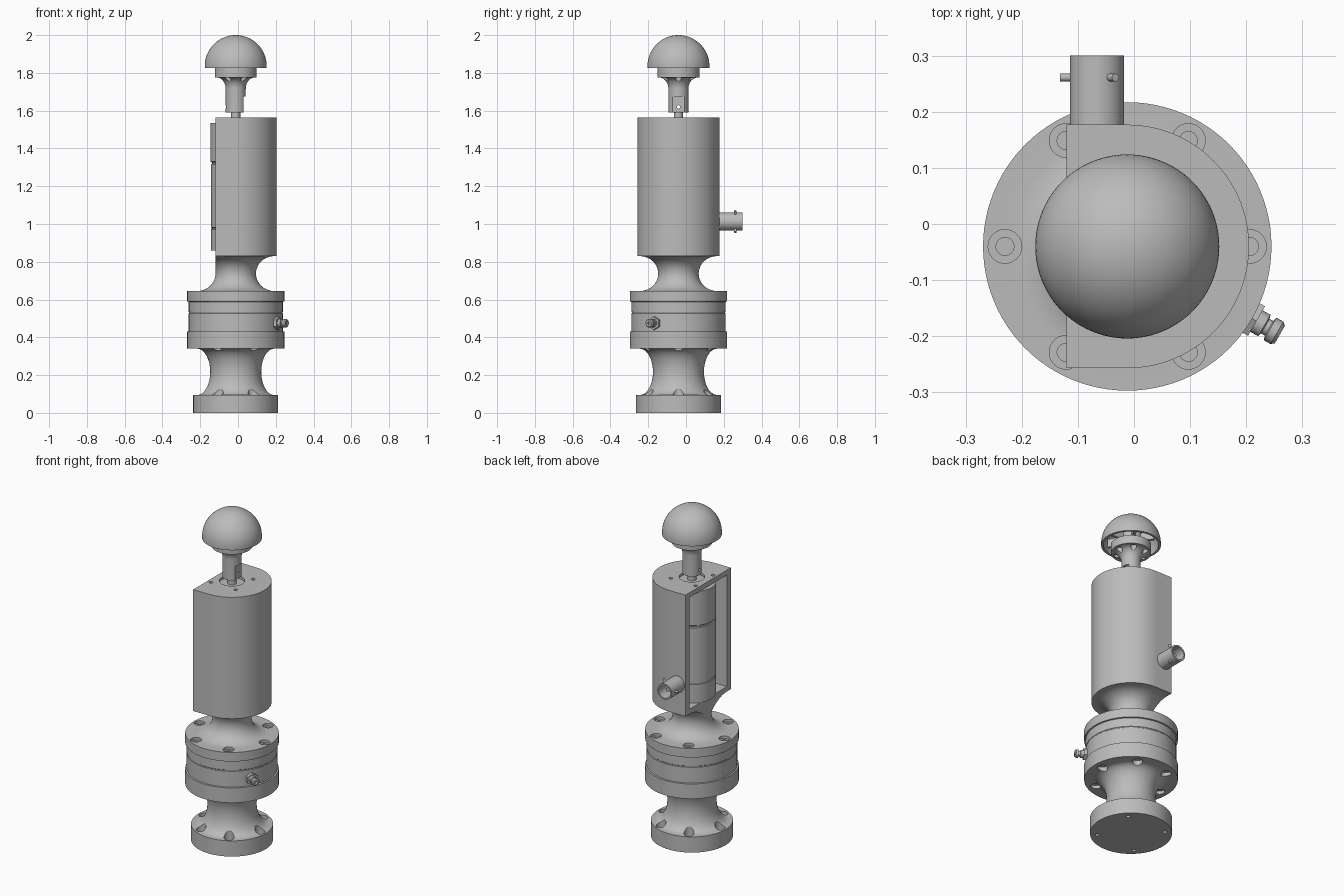
import bpy, bmesh, math
from math import sin, cos, pi, radians
from mathutils import Matrix, Vector

cube = bpy.data.objects.get("Cube")
if cube:
    bpy.data.objects.remove(cube, do_unlink=True)

AXIS = Vector((-0.012, -0.04, 0))

metal = bpy.data.materials.new("grey_metal")
metal.use_nodes = True
GREY = (0.5, 0.5, 0.5, 1)
metal.diffuse_color = GREY
metal.node_tree.nodes["Principled BSDF"].inputs["Base Color"].default_value = GREY


def add_lathe(bm, profile, matrix, segs):
    """Closed solid of revolution; profile runs from bottom axis point to top axis point."""
    rings = []
    for r, z in profile:
        if r < 1e-6:
            rings.append([bm.verts.new(matrix @ Vector((0, 0, z)))])
        else:
            rings.append([bm.verts.new(matrix @ Vector((r * cos(2 * pi * i / segs),
                          r * sin(2 * pi * i / segs), z))) for i in range(segs)])
    for a, b in zip(rings, rings[1:]):
        for i in range(segs):
            j = (i + 1) % segs
            loop = [a[i % len(a)], a[j % len(a)], b[j % len(b)], b[i % len(b)]]
            bm.faces.new(list(dict.fromkeys(loop)))


def finish(name, bm):
    bmesh.ops.recalc_face_normals(bm, faces=bm.faces)
    mesh = bpy.data.meshes.new(name)
    bm.to_mesh(mesh)
    bm.free()
    mesh.materials.append(metal)
    obj = bpy.data.objects.new(name, mesh)
    bpy.context.collection.objects.link(obj)
    return obj


def lathes(name, profile, matrices=None, segs=96):
    bm = bmesh.new()
    pts = [(0, profile[0][1])] + profile + [(0, profile[-1][1])]
    pts = [p for i, p in enumerate(pts) if i == 0 or p != pts[i - 1]]
    for m in matrices or [Matrix.Translation(AXIS)]:
        add_lathe(bm, pts, m, segs)
    return finish(name, bm)


def ring_spots(radius, count, start=0):
    """Matrices for copies evenly spaced around the main axis."""
    return [Matrix.Translation(AXIS) @ Matrix.Rotation(radians(start) + 2 * pi * i / count, 4, 'Z')
            @ Matrix.Translation((radius, 0, 0)) for i in range(count)]


def box(name, x, y, z, matrices=None):
    bm = bmesh.new()
    for m in matrices or [Matrix.Translation(AXIS)]:
        size = Matrix.Diagonal((x[1] - x[0], y[1] - y[0], z[1] - z[0], 1))
        mid = Matrix.Translation((sum(x) / 2, sum(y) / 2, sum(z) / 2))
        bmesh.ops.create_cube(bm, size=1, matrix=m @ mid @ size)
    return finish(name, bm)


def d_prism(name, radius, flat, z0, z1):
    """Half round on +x, square extension to a flat on -x."""
    n = 64
    outline = [(radius * cos(a), radius * sin(a)) for a in (-pi / 2 + pi * i / n for i in range(n + 1))]
    outline += [(flat, radius), (flat, -radius)]
    bm = bmesh.new()
    low = [bm.verts.new(AXIS + Vector((x, y, z0))) for x, y in outline]
    base = bm.faces.new(low)
    top = bmesh.ops.extrude_face_region(bm, geom=[base])["geom"]
    bmesh.ops.translate(bm, vec=(0, 0, z1 - z0), verts=[v for v in top if isinstance(v, bmesh.types.BMVert)])
    return finish(name, bm)


def cut(obj, *cutters):
    for cutter in cutters:
        mod = obj.modifiers.new("cut", 'BOOLEAN')
        mod.operation = 'DIFFERENCE'
        mod.solver = 'EXACT'
        mod.object = cutter
        bpy.context.view_layer.objects.active = obj
        bpy.ops.object.modifier_apply(modifier=mod.name)
        bpy.data.objects.remove(cutter, do_unlink=True)


def concave(mid_z, half, waist, end, n=20):
    """Waisted neck profile, from bottom to top."""
    return [(end - (end - waist) * cos(a), mid_z + half * sin(a))
            for a in (-pi / 2 + pi * i / n for i in range(n + 1))]


# Base flange, neck and round housing turned as one piece
housing = lathes("flanged_housing",
    [(0.225, 0), (0.225, 0.095)] + concave(0.2175, 0.1225, 0.135, 0.205)
    + [(0.257, 0.34), (0.257, 0.43), (0.249, 0.432), (0.249, 0.527), (0.247, 0.529),
       (0.247, 0.533), (0.249, 0.535), (0.249, 0.588), (0.257, 0.59), (0.257, 0.645)]
    + concave(0.7375, 0.0925, 0.107, 0.205))
cut(housing,
    lathes("base_counterbores", [(0.028, 0.07), (0.028, 0.15)], ring_spots(0.187, 6), 32),
    lathes("lower_counterbores", [(0.028, 0.28), (0.028, 0.36)], ring_spots(0.205, 6), 32),
    lathes("upper_counterbores", [(0.016, 0.61), (0.016, 0.63), (0.03, 0.63), (0.03, 0.70)],
           ring_spots(0.218, 6), 32),
    lathes("base_pin_holes", [(0.011, -0.02), (0.011, 0.03)], ring_spots(0.186, 4, 45), 16),
    box("neck_flat", (-0.3, -0.108), (-0.3, 0.3), (0.75, 0.9)))

# Main body with an open window on its flat side
body = d_prism("main_body", 0.217, -0.108, 0.83, 1.565)
cut(body,
    d_prism("cavity", 0.18, -0.2, 0.86, 1.535),
    lathes("top_screw_holes", [(0.011, 1.54), (0.011, 1.6)], ring_spots(0.118, 4, 45), 16),
    lathes("stem_recess", [(0.07, 1.55), (0.07, 1.6)], None, 48))

# Sectioned cylinder inside the window
lathes("inner_cylinder",
    [(0.131, 0.86), (0.131, 0.972), (0.127, 0.974), (0.127, 0.98), (0.131, 0.982), (0.131, 1.315),
     (0.126, 1.318), (0.126, 1.325), (0.133, 1.33), (0.133, 1.535)])

# Stem and flared column with a flat on one side
lathes("stem", [(0.024, 1.54), (0.024, 1.6)], None, 32)
flare = [(0.1 - 0.047 * cos(a), 1.715 + 0.06 * sin(a)) for a in (pi / 2 * i / 10 for i in range(11))]
column = lathes("flared_column", [(0.053, 1.59)] + flare + [(0.111, 1.775), (0.111, 1.825)], None, 64)
cut(column,
    lathes("flare_holes", [(0.016, 1.70), (0.016, 1.79)], ring_spots(0.082, 6), 24),
    box("column_flat", (0.04, 0.1), (-0.032, 0.032), (1.55, 1.675)),
    lathes("cross_hole", [(0.009, -0.1), (0.009, 0.1)],
           [Matrix.Translation(AXIS + Vector((0, 0, 1.62))) @ Matrix.Rotation(pi / 2, 4, 'Y')], 16))

# Hollow dome cap with inner post and ribs
R, T, RIM, N = 0.164, 0.013, 1.836, 24
arc = [pi / 2 * i / N for i in range(N + 1)]
inner = [((R - T) * cos(a), RIM + (R - T) * sin(a)) for a in reversed(arc[:-1])]
outer = [(R * cos(a), RIM + R * sin(a)) for a in arc[:-1]]
bm = bmesh.new()
add_lathe(bm, [(0, RIM + R - T)] + inner + [(R - T, 1.825), (R, 1.825)] + outer + [(0, RIM + R)],
          Matrix.Translation(AXIS), 96)
finish("dome_cap", bm)
lathes("dome_post", [(0.06, 1.82), (0.06, 1.96)], None, 48)
box("dome_ribs", (0.05, 0.135), (-0.008, 0.008), (1.835, 1.885), ring_spots(0, 6))

# Bayonet socket on the back with three pins
socket_at = Matrix.Translation((-0.066, 0.17, 1.013)) @ Matrix.Rotation(-pi / 2, 4, 'X')
lathes("bayonet_socket", [(0.048, 0), (0.048, 0.13), (0.039, 0.13), (0.039, 0.05), (0.012, 0.05),
                          (0.012, 0.1)], [socket_at], 48)
lathes("bayonet_pins", [(0.007, 0.04), (0.007, 0.066)],
       [socket_at @ Matrix.Translation((0, 0, 0.091)) @ Matrix.Rotation(radians(a), 4, 'Z')
        @ Matrix.Rotation(pi / 2, 4, 'Y') for a in (60, 180, 300)], 16)

# Small side fitting: hex nut and stepped nozzle
fitting_at = (Matrix.Translation(AXIS + Vector((0, 0, 0.475))) @ Matrix.Rotation(radians(-30), 4, 'Z')
              @ Matrix.Rotation(pi / 2, 4, 'Y'))
lathes("fitting_nut", [(0.035, 0.24), (0.035, 0.266)], [fitting_at], 6)
lathes("fitting_nozzle", [(0.022, 0.26), (0.022, 0.282), (0.015, 0.284), (0.015, 0.292), (0.023, 0.294),
                          (0.023, 0.308), (0.018, 0.314), (0.008, 0.314), (0.008, 0.3)], [fitting_at], 24)

# Smooth round faces, keep edges sharp
for obj in bpy.context.scene.objects:
    obj.select_set(obj.type == 'MESH')
bpy.context.view_layer.objects.active = body
bpy.ops.object.shade_smooth_by_angle(angle=radians(30))
